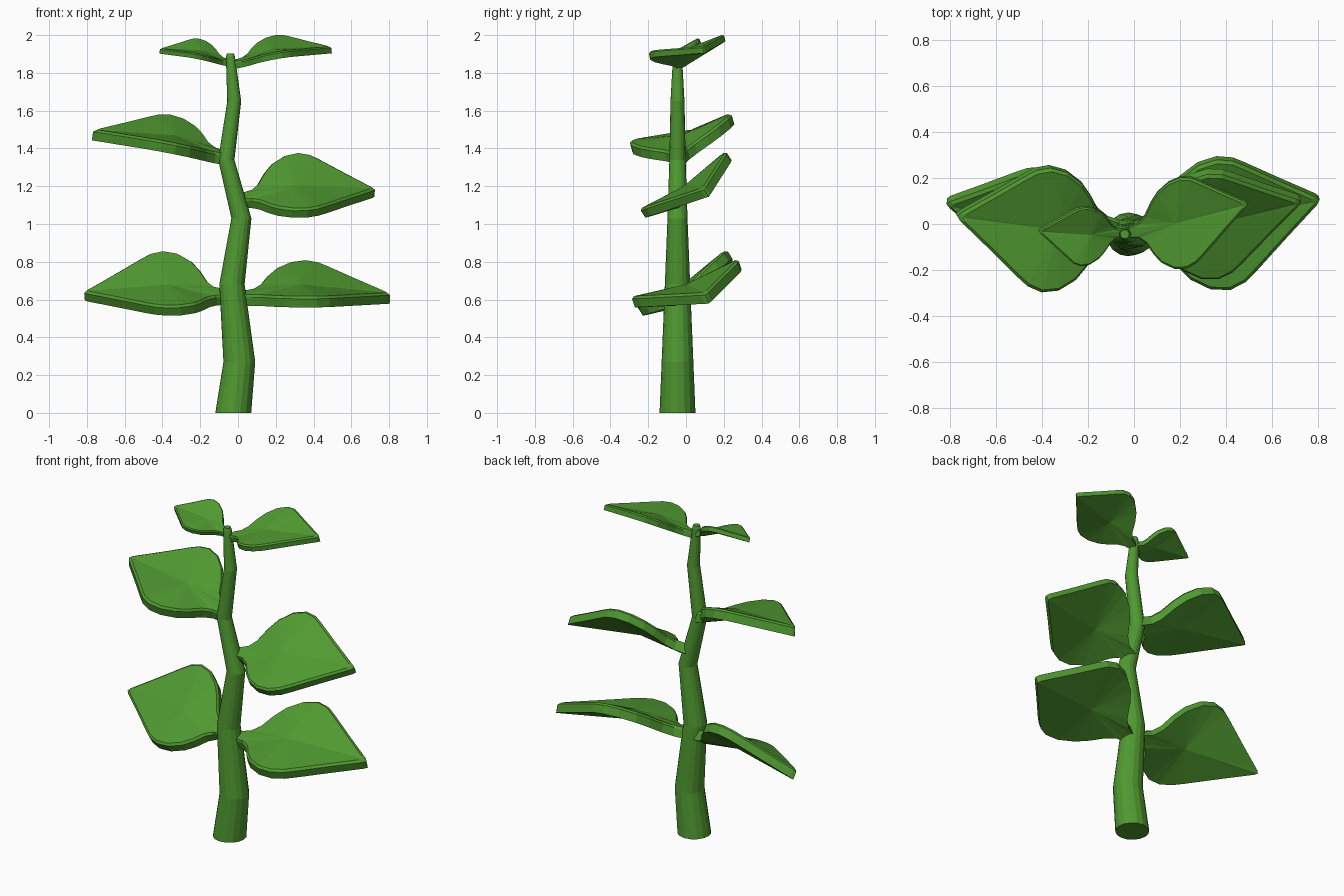
import bpy, bmesh, math
from mathutils import Vector

if "Cube" in bpy.data.objects:
    bpy.data.objects.remove(bpy.data.objects["Cube"])

green = bpy.data.materials.new("plant_green")
green.diffuse_color = (0.08, 0.32, 0.03, 1)
green.use_nodes = True
green.node_tree.nodes["Principled BSDF"].inputs["Base Color"].default_value = green.diffuse_color


def finish(bm, name):
    bmesh.ops.recalc_face_normals(bm, faces=bm.faces)
    mesh = bpy.data.meshes.new(name)
    bm.to_mesh(mesh)
    bm.free()
    mesh.materials.append(green)
    obj = bpy.data.objects.new(name, mesh)
    bpy.context.collection.objects.link(obj)


def bridge(bm, a, b):
    n = len(a)
    for i in range(n):
        bm.faces.new((a[i], a[(i + 1) % n], b[(i + 1) % n], b[i]))


# Stem: tapering, zigzagging rings (x, z, radius)
STEM = [(-0.025, 0, 0.095), (0.007, 0.27, 0.084), (-0.032, 0.68, 0.067),
        (0.018, 1.03, 0.053), (-0.062, 1.34, 0.043), (-0.02, 1.65, 0.037),
        (-0.04, 1.885, 0.024), (-0.04, 1.902, 0.019)]
SIDES = 16
bm = bmesh.new()
rings = []
for x, z, r in STEM:
    angles = [2 * math.pi * i / SIDES for i in range(SIDES)]
    rings.append([bm.verts.new((x + r * math.cos(a), -0.045 + r * math.sin(a), z))
                  for a in angles])
for a, b in zip(rings, rings[1:]):
    bridge(bm, a, b)
bm.faces.new(rings[0])
bm.faces.new(rings[-1])
finish(bm, "stem")

# Leaf half outline: position along the midrib, share of half width
HALF = [(0.0, 0.1), (0.08, 0.16), (0.13, 0.3), (0.17, 0.56), (0.22, 0.77),
        (0.31, 0.95), (0.41, 1.0), (0.5, 0.93), (0.57, 0.81), (0.77, 0.44), (0.98, 0.06)]
PEAK = 0.41


def leaf(name, base, tip, back, front, thick):
    base, tip, back, front = map(Vector, (base, tip, back, front))
    axis = tip - base
    mid = base + axis * PEAK
    normal = axis.cross(back - front).normalized()
    if normal.z < 0:
        normal = -normal
    # the middle bulges halfway up to the chord between the two edges
    centre = mid + normal * max(0, ((back + front) / 2 - mid).dot(normal)) * 0.6
    outline = [base + axis * u + (back - mid) * v for u, v in HALF]
    outline.append(tip)
    outline += [base + axis * u + (front - mid) * v for u, v in reversed(HALF)]
    bm = bmesh.new()
    # underside edge, upper edge and a slightly inset rim, closed by fans
    lower = [bm.verts.new(p - normal * thick) for p in outline]
    upper = [bm.verts.new(p - normal * thick * 0.2) for p in outline]
    rim = [bm.verts.new(p.lerp(centre, 0.05)) for p in outline]
    bridge(bm, lower, upper)
    bridge(bm, upper, rim)
    for loop, hub in ((lower, centre - normal * thick), (rim, centre)):
        c = bm.verts.new(hub)
        for i in range(len(loop)):
            bm.faces.new((loop[i], loop[(i + 1) % len(loop)], c))
    finish(bm, name)


# Leaves: base, tip, back peak, front peak, thickness
leaf("lower_right_leaf", (0.0, -0.04, 0.625), (0.806, 0.10, 0.635),
     (0.36, 0.275, 0.815), (0.42, -0.29, 0.615), 0.06)
leaf("lower_left_leaf", (-0.05, -0.04, 0.63), (-0.815, 0.08, 0.645),
     (-0.40, 0.215, 0.865), (-0.38, -0.26, 0.565), 0.06)
leaf("middle_right_leaf", (0.0, -0.04, 1.14), (0.725, 0.09, 1.19),
     (0.32, 0.21, 1.385), (0.37, -0.245, 1.08), 0.055)
leaf("middle_left_leaf", (-0.05, -0.04, 1.365), (-0.765, 0.03, 1.50),
     (-0.36, 0.24, 1.585), (-0.40, -0.30, 1.44), 0.06)
leaf("top_right_leaf", (-0.03, -0.04, 1.855), (0.493, 0.085, 1.94),
     (0.20, 0.20, 2.004), (0.23, -0.195, 1.915), 0.038)
leaf("top_left_leaf", (-0.04, -0.04, 1.86), (-0.412, -0.033, 1.93),
     (-0.21, 0.07, 1.985), (-0.23, -0.185, 1.905), 0.03)
